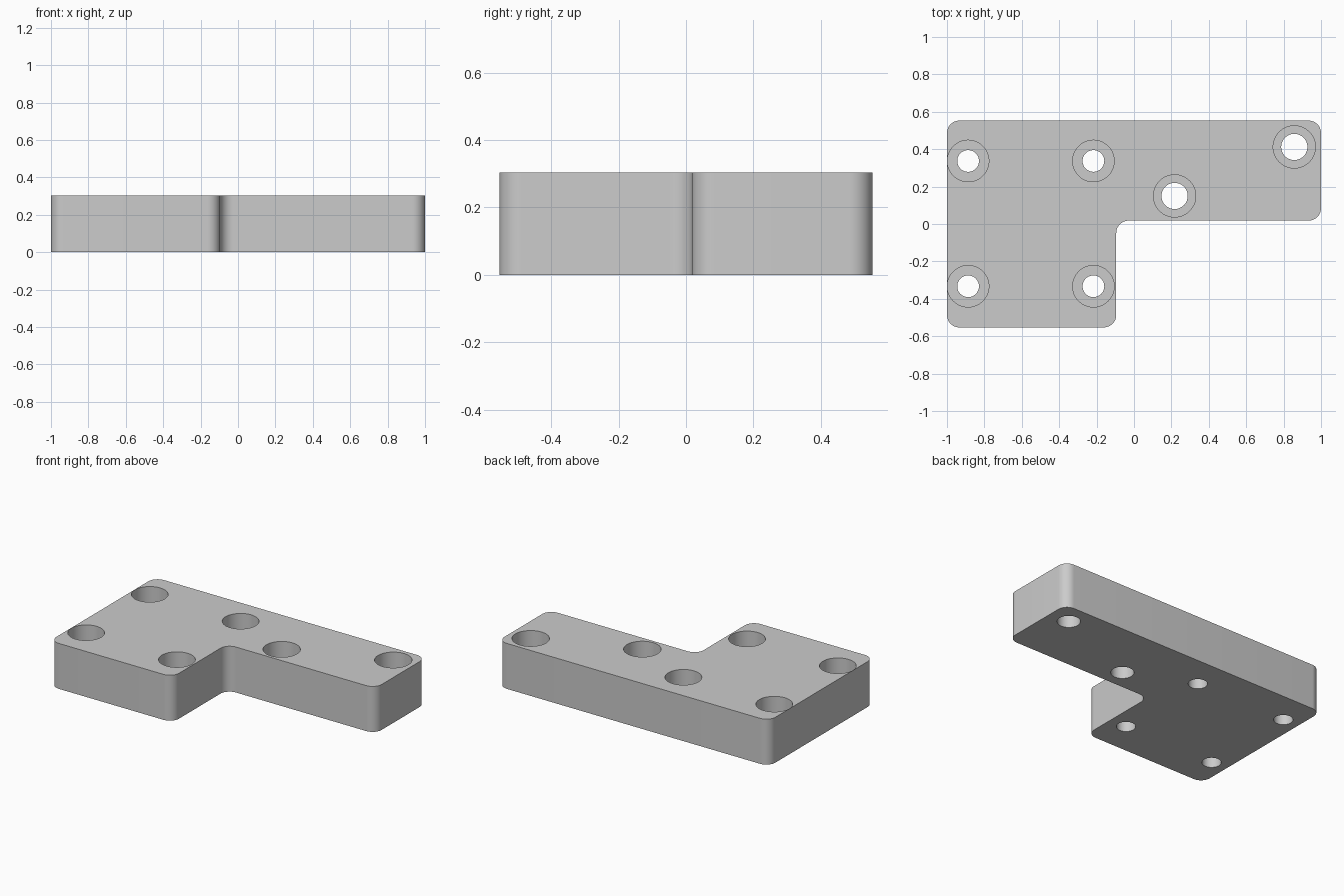
import bpy
import bmesh
from math import sin, cos, pi
from mathutils import Vector

cube = bpy.data.objects.get("Cube")
if cube:
    bpy.data.objects.remove(cube, do_unlink=True)

HEIGHT = 0.303
CORNER_RADIUS = 0.067
BORE_DEPTH = 0.14

# One grey material
grey = bpy.data.materials.new("light_grey")
grey.use_nodes = True
colour = (0.6, 0.6, 0.6, 1)
grey.diffuse_color = colour
grey.node_tree.nodes["Principled BSDF"].inputs["Base Color"].default_value = colour


def rounded_outline(corners, radius, steps=12):
    """Replace every right-angled corner with a tangent arc."""
    points = []
    for i, corner in enumerate(corners):
        p = Vector(corner)
        back = (Vector(corners[i - 1]) - p).normalized()
        ahead = (Vector(corners[(i + 1) % len(corners)]) - p).normalized()
        centre = p + radius * (back + ahead)
        for s in range(steps + 1):
            t = s / steps * pi / 2
            points.append(centre - radius * (ahead * cos(t) + back * sin(t)))
    return points


def make_object(name, bm):
    bmesh.ops.recalc_face_normals(bm, faces=bm.faces)
    mesh = bpy.data.meshes.new(name)
    bm.to_mesh(mesh)
    bm.free()
    mesh.materials.append(grey)
    obj = bpy.data.objects.new(name, mesh)
    bpy.context.collection.objects.link(obj)
    return obj


def add_stepped_pin(bm, x, y, hole, bore, sides=64):
    """Closed solid in the shape of a counterbored hole."""
    floor = HEIGHT - BORE_DEPTH
    profile = [(hole, -0.1), (hole, floor), (bore, floor), (bore, HEIGHT + 0.1)]
    rings = [[bm.verts.new((x + r * cos(2 * pi * k / sides),
                            y + r * sin(2 * pi * k / sides), z))
              for k in range(sides)] for r, z in profile]
    for low, high in zip(rings, rings[1:]):
        for k in range(sides):
            n = (k + 1) % sides
            bm.faces.new((low[k], low[n], high[n], high[k]))
    bm.faces.new(rings[0][::-1])
    bm.faces.new(rings[-1])


# L-shaped plate with rounded corners
corners = [(-1, -0.553), (-0.095, -0.553), (-0.095, 0.018),
           (1, 0.018), (1, 0.553), (-1, 0.553)]
bm = bmesh.new()
base = bm.faces.new([bm.verts.new((p.x, p.y, 0))
                     for p in rounded_outline(corners, CORNER_RADIUS)])
walls = bmesh.ops.extrude_face_region(bm, geom=[base], use_keep_orig=True)
top = [g for g in walls["geom"] if isinstance(g, bmesh.types.BMVert)]
bmesh.ops.translate(bm, verts=top, vec=(0, 0, HEIGHT))
plate = make_object("bracket_plate", bm)

# Square pattern of small holes, plus two larger ones on the arm
bm = bmesh.new()
for x in (-0.887, -0.217):
    for y in (-0.333, 0.337):
        add_stepped_pin(bm, x, y, 0.058, 0.111)
for x, y in ((0.217, 0.15), (0.857, 0.412)):
    add_stepped_pin(bm, x, y, 0.07, 0.113)
cutter = make_object("hole_cutter", bm)
cutter.hide_render = True

# Cut the holes and drop the cutter
cut = plate.modifiers.new("holes", "BOOLEAN")
cut.operation = "DIFFERENCE"
cut.solver = "EXACT"
cut.object = cutter
bpy.ops.object.select_all(action="DESELECT")
plate.select_set(True)
bpy.context.view_layer.objects.active = plate
bpy.ops.object.modifier_apply(modifier=cut.name)
bpy.data.objects.remove(cutter, do_unlink=True)

bpy.ops.object.shade_smooth_by_angle(angle=pi / 6)
